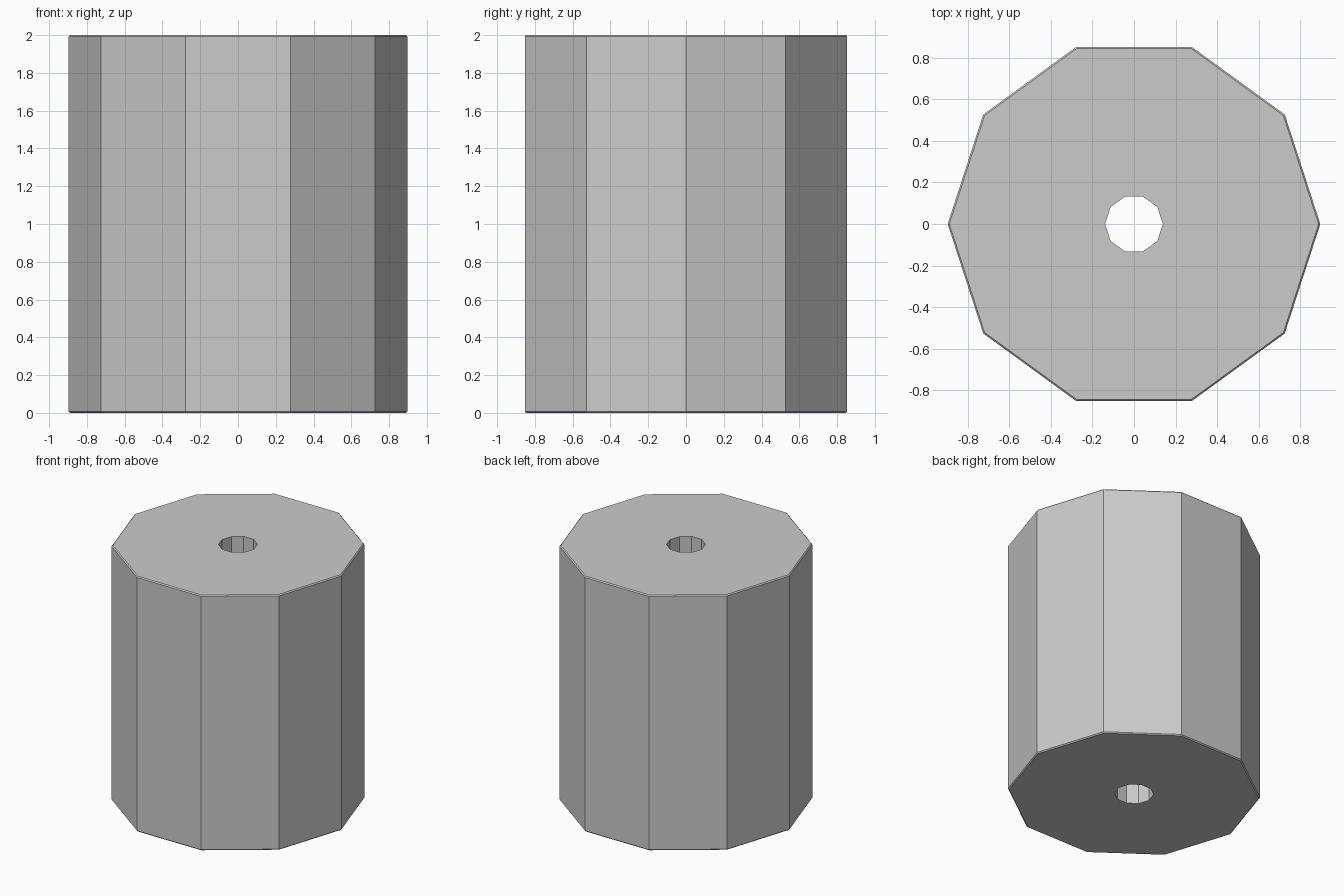
import bpy, bmesh, math

if "Cube" in bpy.data.objects:
    bpy.data.objects.remove(bpy.data.objects["Cube"])

SIDES = 10
HEIGHT = 2.0
OUTER = 0.897
HOLE = 0.139
CHAMFER = 0.008

# Closed (radius, height) cross-section of the wall, with chamfered outer rims
profile = [
    (HOLE, 0.0),
    (OUTER - CHAMFER, 0.0),
    (OUTER, CHAMFER),
    (OUTER, HEIGHT - CHAMFER),
    (OUTER - CHAMFER, HEIGHT),
    (HOLE, HEIGHT),
]

# Ten-sided block with a hole straight through its axis
bm = bmesh.new()
rings = []
for i in range(SIDES):
    a = math.tau * i / SIDES
    rings.append([bm.verts.new((r * math.cos(a), r * math.sin(a), z)) for r, z in profile])

n = len(profile)
for i in range(SIDES):
    cur, nxt = rings[i], rings[(i + 1) % SIDES]
    for j in range(n):
        k = (j + 1) % n
        bm.faces.new((cur[j], nxt[j], nxt[k], cur[k]))
bmesh.ops.recalc_face_normals(bm, faces=bm.faces)

mesh = bpy.data.meshes.new("bored_decagonal_block")
bm.to_mesh(mesh)
bm.free()
block = bpy.data.objects.new("bored_decagonal_block", mesh)
bpy.context.collection.objects.link(block)
